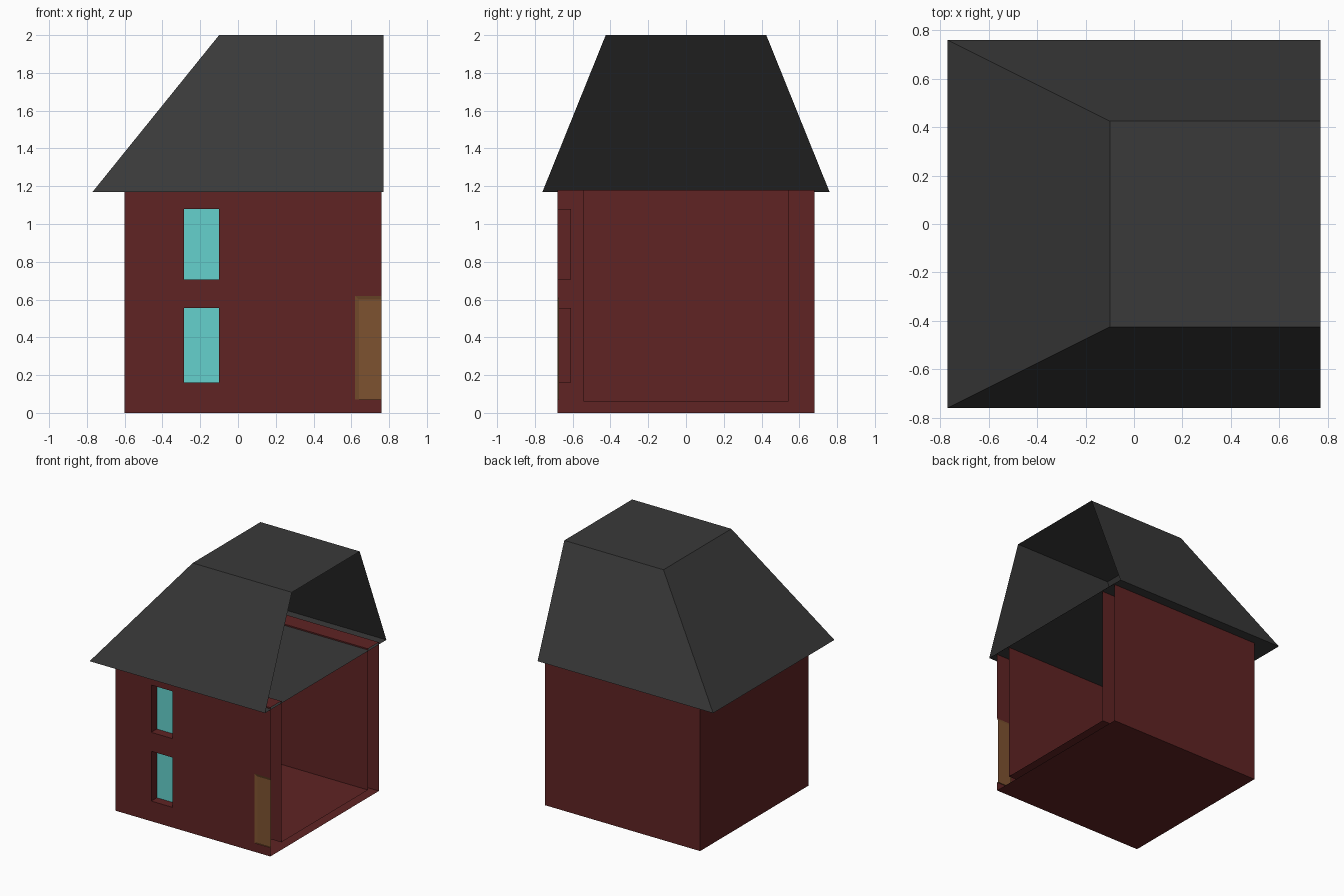
import bpy, bmesh
from mathutils import Vector

if "Cube" in bpy.data.objects:
    bpy.data.objects.remove(bpy.data.objects["Cube"])


def material(name, rgb):
    m = bpy.data.materials.new(name)
    m.diffuse_color = (*rgb, 1)
    m.use_nodes = True
    m.node_tree.nodes["Principled BSDF"].inputs["Base Color"].default_value = m.diffuse_color
    return m


RED = material("dark red wall", (0.115, 0.017, 0.017))
GREY = material("charcoal roof", (0.042, 0.042, 0.042))
CYAN = material("cyan glass", (0.13, 0.64, 0.61))
BROWN = material("brown wood", (0.208, 0.086, 0.030))


def quad(bm, pts, facing):
    """Add a face, flipped if needed so that it looks towards 'facing'."""
    p = [Vector(q) for q in pts]
    if (p[1] - p[0]).cross(p[2] - p[0]).dot(Vector(facing)) < 0:
        p.reverse()
    bm.faces.new([bm.verts.new(q) for q in p])


def finish(bm, name, mat):
    bmesh.ops.remove_doubles(bm, verts=bm.verts, dist=0.0005)
    me = bpy.data.meshes.new(name)
    bm.to_mesh(me)
    bm.free()
    me.materials.append(mat)
    bpy.context.collection.objects.link(bpy.data.objects.new(name, me))


def rect_y(bm, x0, x1, z0, z1, y):
    quad(bm, [(x0, y, z0), (x1, y, z0), (x1, y, z1), (x0, y, z1)], (0, -1, 0))


# House dimensions; the +x end is an open cut
L, R, W, H = -0.60, 0.76, 0.68, 1.18
IL, IW, FLOOR = -0.465, 0.543, 0.06
PANE_Y, DOOR_Y = -0.61, -0.672
windows = [(-0.285, -0.10, 0.16, 0.555), (-0.285, -0.10, 0.705, 1.08)]
door = (0.62, R, 0.07, 0.62)
holes = windows + [door]

# Hollow walls: front with openings
walls = bmesh.new()
xs = sorted({L, R} | {v for h in holes for v in h[:2]})
zs = sorted({0, H} | {v for h in holes for v in h[2:]})
for x0, x1 in zip(xs, xs[1:]):
    for z0, z1 in zip(zs, zs[1:]):
        cx, cz = (x0 + x1) / 2, (z0 + z1) / 2
        if not any(h[0] < cx < h[1] and h[2] < cz < h[3] for h in holes):
            rect_y(walls, x0, x1, z0, z1, -W)

# Window recess sides
for x0, x1, z0, z1 in windows:
    for x, d in ((x0, 1), (x1, -1)):
        quad(walls, [(x, -W, z0), (x, PANE_Y, z0), (x, PANE_Y, z1), (x, -W, z1)], (d, 0, 0))
    for z, d in ((z0, 1), (z1, -1)):
        quad(walls, [(x0, -W, z), (x1, -W, z), (x1, PANE_Y, z), (x0, PANE_Y, z)], (0, 0, d))

# Outer back, left side and underside
quad(walls, [(L, W, 0), (R, W, 0), (R, W, H), (L, W, H)], (0, 1, 0))
quad(walls, [(L, -W, 0), (L, W, 0), (L, W, H), (L, -W, H)], (-1, 0, 0))
quad(walls, [(L, -W, 0), (R, -W, 0), (R, W, 0), (L, W, 0)], (0, 0, -1))
# Inner room and floor
for s in (-1, 1):
    quad(walls, [(IL, s * IW, FLOOR), (R, s * IW, FLOOR), (R, s * IW, H), (IL, s * IW, H)], (0, -s, 0))
    # Wall tops
    quad(walls, [(IL, s * IW, H), (R, s * IW, H), (R, s * W, H), (L, s * W, H)], (0, 0, 1))
quad(walls, [(IL, -IW, FLOOR), (IL, IW, FLOOR), (IL, IW, H), (IL, -IW, H)], (1, 0, 0))
quad(walls, [(IL, -IW, FLOOR), (R, -IW, FLOOR), (R, IW, FLOOR), (IL, IW, FLOOR)], (0, 0, 1))
quad(walls, [(IL, -IW, H), (IL, IW, H), (L, W, H), (L, -W, H)], (0, 0, 1))
finish(walls, "walls", RED)

# Window panes
panes = bmesh.new()
for w in windows:
    rect_y(panes, *w, PANE_Y)
finish(panes, "window_panes", CYAN)

# Door: sloped frame around a slightly sunken panel
d = bmesh.new()
x0, x1, z0, z1 = door
xi, zi = x0 + 0.02, z1 - 0.02
rect_y(d, xi, x1, z0, zi, DOOR_Y)
quad(d, [(x0, -W, z0), (xi, DOOR_Y, z0), (xi, DOOR_Y, zi), (x0, -W, z1)], (0, -1, 0))
quad(d, [(x0, -W, z1), (xi, DOOR_Y, zi), (x1, DOOR_Y, zi), (x1, -W, z1)], (0, -1, 0))
quad(d, [(x0, -W, z0), (x1, -W, z0), (x1, DOOR_Y, z0), (xi, DOOR_Y, z0)], (0, 0, 1))
finish(d, "door", BROWN)

# Roof: flat-topped hip roof with an underside, open at the +x cut
roof = bmesh.new()
E, EW, EZ, TX, TW, TZ = 0.77, 0.76, 1.17, -0.10, 0.425, 2.0
for s in (-1, 1):
    quad(roof, [(-E, s * EW, EZ), (E, s * EW, EZ), (E, s * TW, TZ), (TX, s * TW, TZ)], (0, s, 0))
quad(roof, [(-E, -EW, EZ), (-E, EW, EZ), (TX, TW, TZ), (TX, -TW, TZ)], (-1, 0, 0))
quad(roof, [(TX, -TW, TZ), (E, -TW, TZ), (E, TW, TZ), (TX, TW, TZ)], (0, 0, 1))
quad(roof, [(-E, -EW, EZ), (E, -EW, EZ), (E, EW, EZ), (-E, EW, EZ)], (0, 0, -1))
finish(roof, "roof", GREY)
